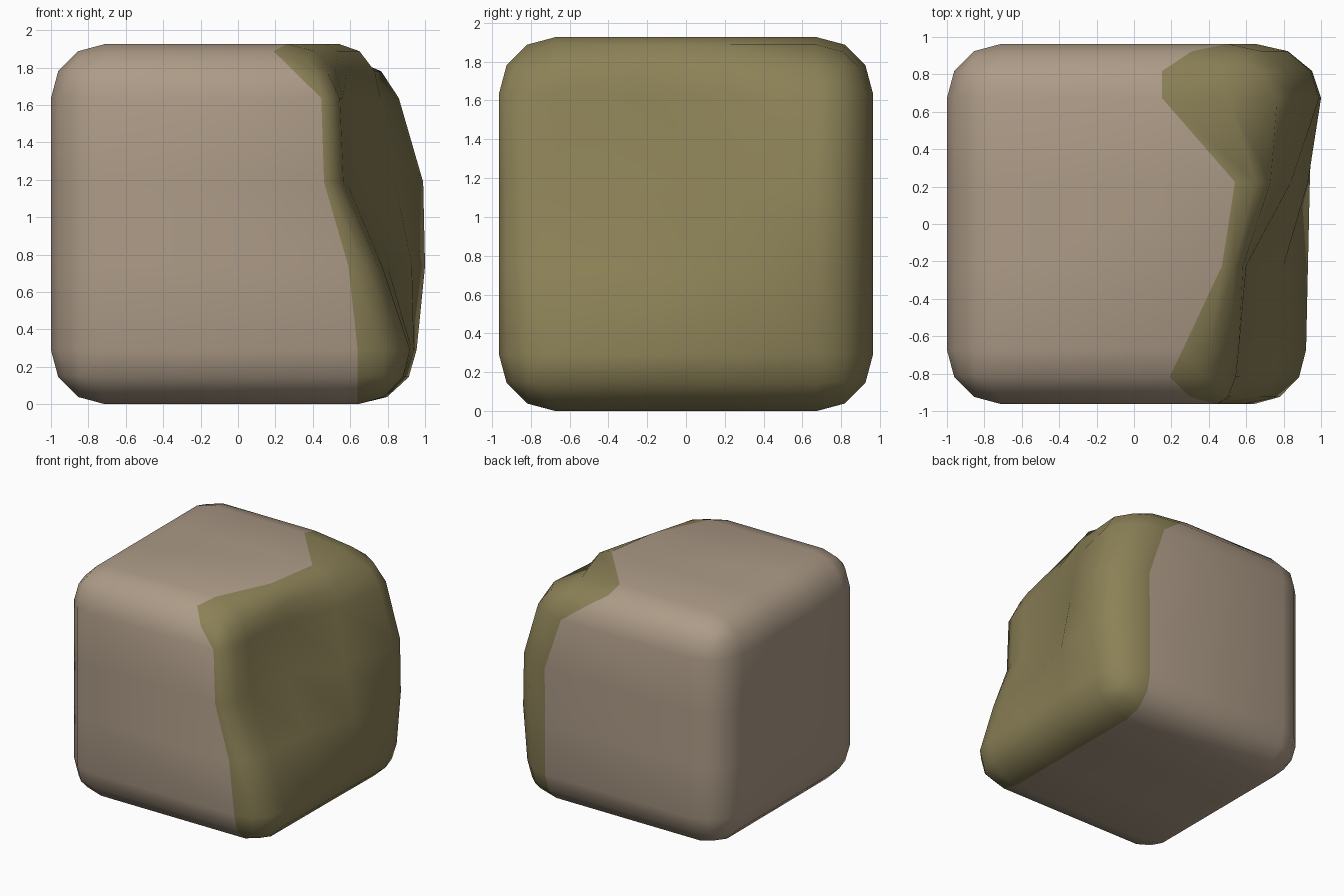
import bpy, bmesh, math
from mathutils import Vector

if "Cube" in bpy.data.objects:
    bpy.data.objects.remove(bpy.data.objects["Cube"])

H, R = 0.963, 0.29          # half size, edge radius
C = H - R                   # half size of the flat part
G = C / 3                   # inner grid line
X0 = -1 + 2 * H - R         # where the rounding of the right side starts

# relief of the rough right side: rows go up in z, columns go back in y
RELIEF = [[0.92, 0.93, 0.94, 0.955],
          [0.77, 0.80, 0.93, 1.00],
          [0.58, 0.62, 0.84, 0.99],
          [0.56, 0.60, 0.76, 0.86]]

# border between the two colours, bottom to top and front to back
FRONT = [0.64, 0.59, 0.46, 0.445]
BACK = [0.645, 0.645, 0.65, 0.50]
TOP = [0.26, 0.47, 0.54, 0.15]
STOPS = [-C, -G, G, C]
S, K = R * math.sin(math.radians(30)), R * math.cos(math.radians(30))

border = []
for i, t in enumerate(STOPS):
    border += [(-H, t, FRONT[i]), (H, t, BACK[i]), (t, H, TOP[i]), (t, -H, 0.64)]
border += [(-C - S, C + K, 0.19), (-C - K, C + S, 0.30),
           (C + S, C + K, 0.15), (C + K, C + S, 0.31)]
for sy in (-1, 1):
    border += [(sy * (C + S), -C - K, 0.64), (sy * (C + K), -C - S, 0.64)]


def clamp(v):
    return max(-C, min(C, v))


def face_x(y, z):
    """Bilinear look-up in the relief grid."""
    u, v = (clamp(y) + C) / (2 * G), (clamp(z) + C) / (2 * G)
    i, j = min(2, int(u)), min(2, int(v))
    u, v = u - i, v - j
    lo = RELIEF[j][i] * (1 - u) + RELIEF[j][i + 1] * u
    hi = RELIEF[j + 1][i] * (1 - u) + RELIEF[j + 1][i + 1] * u
    return lo * (1 - v) + hi * v


def border_x(y, z):
    """Border position at the outline point nearest to y, z."""
    core = Vector((clamp(y), clamp(z)))
    out = Vector((y, z)) - core
    if out.length < 1e-4:
        return 0.6
    p = core + out.normalized() * R
    total = weight = 0
    for by, bz, bx in border:
        w = 1 / ((p - Vector((by, bz))).length + 1e-4) ** 4
        total += w * bx
        weight += w
    return total / weight


# rounded block with extra grid lines
bm = bmesh.new()
bmesh.ops.create_cube(bm, size=2 * H)
bmesh.ops.translate(bm, verts=bm.verts, vec=(H - 1, 0, 0))
bmesh.ops.bevel(bm, geom=bm.edges[:], offset=R, segments=3, profile=0.5, affect='EDGES')
for axis in ((0, 1, 0), (0, 0, 1)):
    for t in (-G, G):
        bmesh.ops.bisect_plane(bm, geom=bm.verts[:] + bm.edges[:] + bm.faces[:],
                               plane_co=Vector(axis) * t, plane_no=axis)

# rough right side: colour it, then push it into the relief
for f in bm.faces:
    f.smooth = True
    f.material_index = int(all(v.co.x > X0 - 0.01 for v in f.verts))
for v in bm.verts:
    if v.co.x > X0 - 0.01:
        f = max(0, min(1, (v.co.x - X0) / R))
        b = border_x(v.co.y, v.co.z)
        v.co.x = b + (face_x(v.co.y, v.co.z) - b) * f
bmesh.ops.translate(bm, verts=bm.verts, vec=(0, 0, H))
bmesh.ops.recalc_face_normals(bm, faces=bm.faces[:])

mesh = bpy.data.meshes.new("broken_block")
bm.to_mesh(mesh)
bm.free()
block = bpy.data.objects.new("broken_block", mesh)
bpy.context.collection.objects.link(block)

for name, colour in (("smooth_stone", (0.42, 0.33, 0.245, 1)),
                     ("rough_side", (0.26, 0.22, 0.095, 1))):
    m = bpy.data.materials.new(name)
    m.diffuse_color = colour
    m.use_nodes = True
    m.node_tree.nodes["Principled BSDF"].inputs["Base Color"].default_value = m.diffuse_color
    mesh.materials.append(m)
